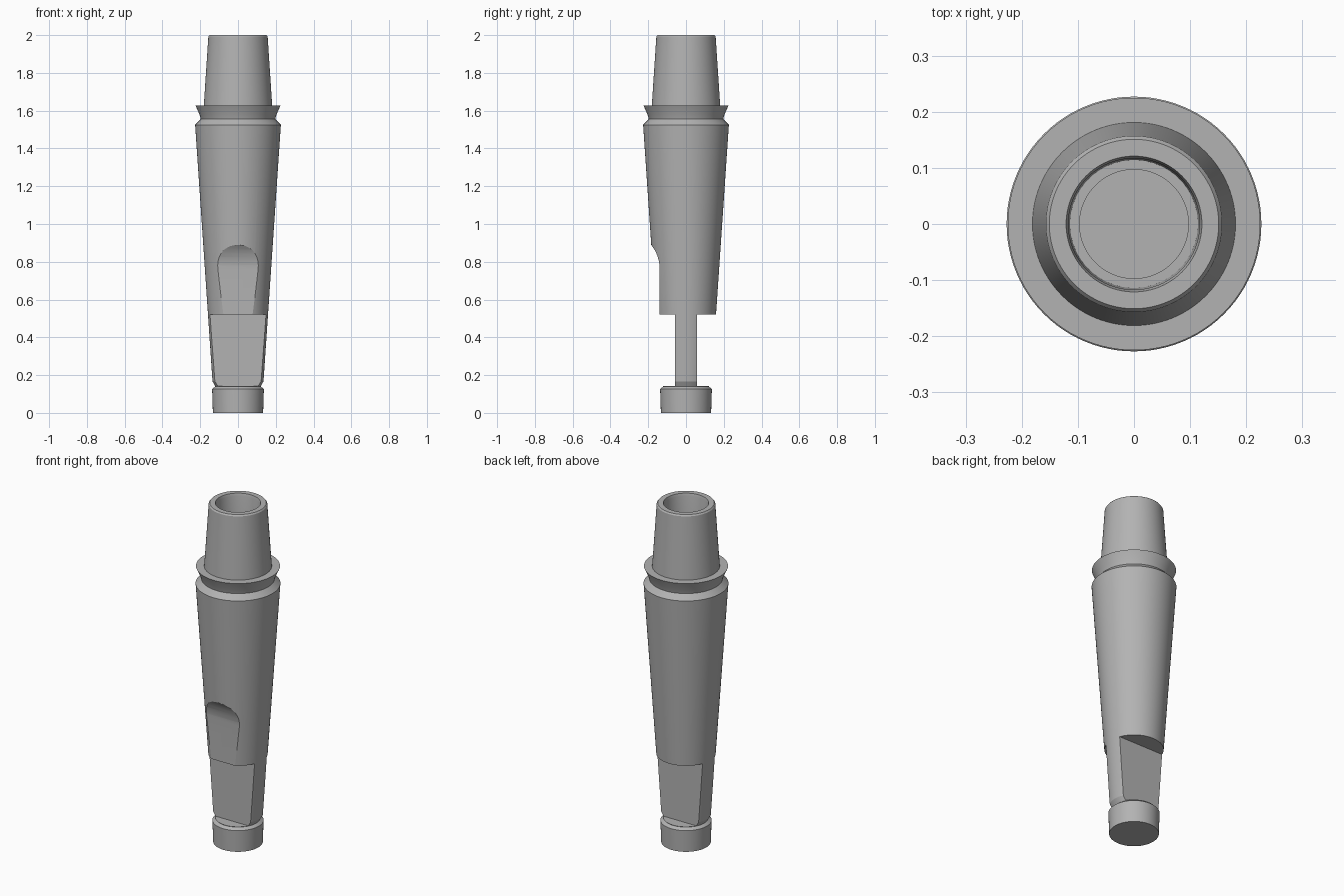
import bpy, bmesh, math
from mathutils import Vector

cube = bpy.data.objects.get("Cube")
if cube:
    bpy.data.objects.remove(cube, do_unlink=True)

steel = bpy.data.materials.new("plain grey steel")
steel.use_nodes = True
grey = (0.45, 0.45, 0.45, 1)
steel.diffuse_color = grey
steel.node_tree.nodes["Principled BSDF"].inputs["Base Color"].default_value = grey


def new_object(name, bm):
    bmesh.ops.recalc_face_normals(bm, faces=bm.faces)
    mesh = bpy.data.meshes.new(name)
    bm.to_mesh(mesh)
    bm.free()
    mesh.materials.append(steel)
    obj = bpy.data.objects.new(name, mesh)
    bpy.context.collection.objects.link(obj)
    return obj


def lathe(name, profile, segments=96):
    """Spin a closed (radius, z) profile around the z axis."""
    bm = bmesh.new()
    verts = [bm.verts.new((r, 0, z)) for r, z in profile]
    edges = [bm.edges.new(pair) for pair in zip(verts, verts[1:])]
    bmesh.ops.spin(bm, geom=verts + edges, cent=(0, 0, 0), axis=(0, 0, 1),
                   angle=math.tau, steps=segments)
    bmesh.ops.remove_doubles(bm, verts=bm.verts, dist=1e-5)
    return new_object(name, bm)


def side_cutter(name, outline, half_width=0.5):
    """Extrude a (y, z) outline across x, as a hidden cutter."""
    bm = bmesh.new()
    face = bm.faces.new([bm.verts.new((-half_width, y, z)) for y, z in outline])
    new = bmesh.ops.extrude_face_region(bm, geom=[face])["geom"]
    bmesh.ops.translate(bm, vec=Vector((2 * half_width, 0, 0)),
                        verts=[v for v in new if isinstance(v, bmesh.types.BMVert)])
    obj = new_object(name, bm)
    obj.hide_render = True
    return obj


# Turned shank: foot, groove, long taper, collar, upper cone, stepped bore
shank = lathe("tapered_shank", [
    (0, 0), (0.133, 0), (0.137, 0.127), (0.12, 0.14), (0.135, 0.167),
    (0.227, 1.525), (0.197, 1.555), (0.204, 1.58), (0.225, 1.627),
    (0.181, 1.627), (0.157, 1.992), (0.151, 2.0), (0.121, 2.0),
    (0.117, 1.985), (0.114, 1.6), (0.097, 1.6), (0.097, 1.3), (0, 1.3)])

# Flats on both sides leave a thin tang
tang_half, tang_low, tang_high = 0.057, 0.142, 0.52
cutters = []
for side, label in ((-1, "front"), (1, "back")):
    y0, y1 = side * tang_half, side * 0.5
    cutters.append(side_cutter(label + "_tang_cutter", [
        (y0, tang_low), (y1, tang_low), (y1, tang_high), (y0, tang_high)]))

# Shallow front flat running out in a milled arc
flat_y, arc_z, arc_r = -0.139, 0.76, 0.208
arc = [(flat_y - arc_r * (1 - math.cos(a)), arc_z + arc_r * math.sin(a))
       for a in (math.radians(6 * i) for i in range(13))]
cutters.append(side_cutter("front_flat_cutter",
                           [(-0.5, 0.4), (flat_y, 0.4)] + arc + [(-0.5, arc[-1][1])]))

# Apply the cuts and remove the cutters
bpy.context.view_layer.objects.active = shank
shank.select_set(True)
for cutter in cutters:
    cut = shank.modifiers.new(cutter.name, 'BOOLEAN')
    cut.operation = 'DIFFERENCE'
    cut.solver = 'EXACT'
    cut.object = cutter
    bpy.ops.object.modifier_apply(modifier=cut.name)
    bpy.data.objects.remove(cutter, do_unlink=True)

bpy.ops.object.select_all(action='DESELECT')
shank.select_set(True)
bpy.ops.object.shade_smooth_by_angle(angle=math.radians(20))
